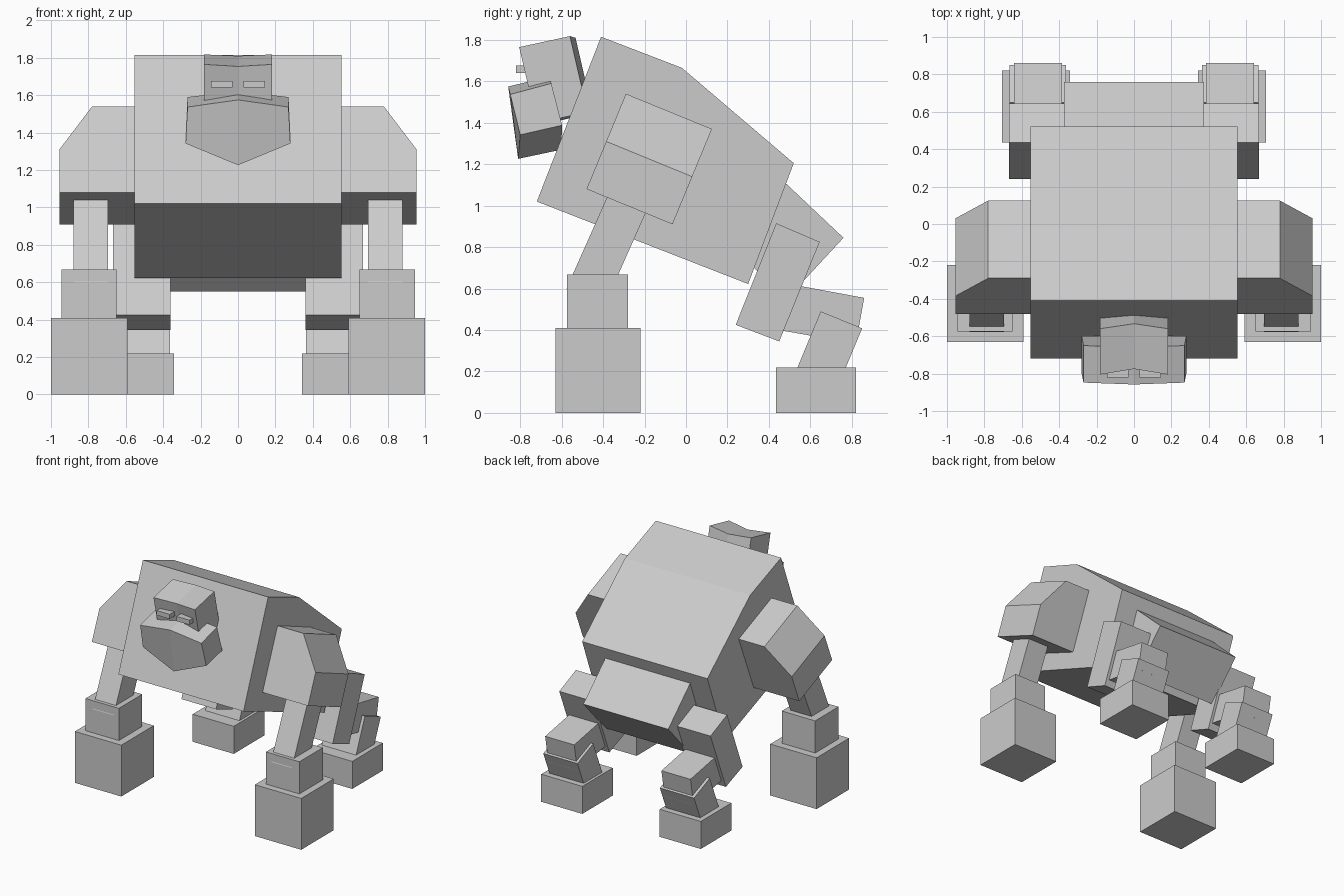
import bpy
import bmesh

cube = bpy.data.objects.get("Cube")
if cube:
    bpy.data.objects.remove(cube, do_unlink=True)

grey = bpy.data.materials.new("light_grey")
grey.use_nodes = True
grey.diffuse_color = (0.6, 0.6, 0.6, 1)
grey.node_tree.nodes["Principled BSDF"].inputs["Base Color"].default_value = (0.6, 0.6, 0.6, 1)


def loft(name, rings):
    """Solid through matching rings of points, capped at both ends."""
    bm = bmesh.new()
    loops = [[bm.verts.new(p) for p in ring] for ring in rings]
    n = len(loops[0])
    for a, b in zip(loops, loops[1:]):
        for i in range(n):
            j = (i + 1) % n
            bm.faces.new((a[i], a[j], b[j], b[i]))
    bm.faces.new(loops[0])
    bm.faces.new(loops[-1])
    bmesh.ops.recalc_face_normals(bm, faces=bm.faces)
    mesh = bpy.data.meshes.new(name)
    bm.to_mesh(mesh)
    bm.free()
    mesh.materials.append(grey)
    obj = bpy.data.objects.new(name, mesh)
    bpy.context.collection.objects.link(obj)
    return obj


def slab(name, profile, x0, x1):
    """Side profile of (y, z) points extruded across x."""
    return loft(name, [[(x, y, z) for y, z in profile] for x in (x0, x1)])


def box(y0, y1, z0, z1):
    return [(y0, z0), (y1, z0), (y1, z1), (y0, z1)]


# Torso and rump
slab("torso", [(-0.41, 1.815), (-0.02, 1.665), (0.52, 1.205), (0.30, 0.622), (-0.72, 1.02)], -0.553, 0.553)
slab("rump", [(0.76, 0.845), (0.487, 0.55), (0.15, 0.868), (0.423, 1.163)], -0.375, 0.375)

# Limb segments: side profile, inner x, outer x
limbs = {
    "upper_arm": ([(-0.577, 0.6), (-0.357, 0.6), (-0.09, 1.2), (-0.31, 1.2)], 0.695, 0.88),
    "forearm": (box(-0.575, -0.28, 0.40, 0.667), 0.65, 0.945),
    "fist": (box(-0.63, -0.22, 0, 0.41), 0.59, 1.0),
    "thigh": ([(0.435, 0.915), (0.645, 0.825), (0.45, 0.345), (0.24, 0.425)], 0.362, 0.668),
    "shin": ([(0.40, 0.64), (0.86, 0.555), (0.82, 0.335), (0.40, 0.408)], 0.385, 0.642),
    "ankle": ([(0.65, 0.49), (0.85, 0.408), (0.73, 0.12), (0.53, 0.2)], 0.364, 0.666),
    "foot": (box(0.435, 0.82, 0, 0.22), 0.342, 0.705),
    "eye": (box(-0.82, -0.70, 1.64, 1.677), 0.03, 0.145),
}
# Shoulder section (x, height along the tilted block), bevelled on its upper outer edge
section = [(0.5, 0), (0.955, 0), (0.955, 0.5), (0.78, 1), (0.5, 1)]

for side, s in (("left", 1), ("right", -1)):
    for part, (profile, inner, outer) in limbs.items():
        slab(f"{side}_{part}", profile, s * inner, s * outer)
    loft(f"{side}_shoulder", [[(s * x, y + 0.19 * h, z + 0.46 * h) for x, h in section]
                              for y, z in ((-0.48, 1.08), (-0.065, 0.91))])


def creased(name, edge, centre, half_widths):
    """Block folded along its middle: side outline, centre outline, side outline."""
    rings = [[(s * w, y, z) for (y, z), w in zip(edge, half_widths)] for s in (-1, 1)]
    middle = [(0, y, z) for y, z in centre]
    return loft(name, [rings[0], middle, rings[1]])


# Head and bearded jaw
creased("head",
        [(-0.805, 1.765), (-0.56, 1.818), (-0.475, 1.45), (-0.72, 1.40)],
        [(-0.775, 1.754), (-0.533, 1.81), (-0.45, 1.45), (-0.69, 1.39)],
        [0.183] * 4)
creased("jaw",
        [(-0.848, 1.537), (-0.65, 1.59), (-0.598, 1.388), (-0.80, 1.342)],
        [(-0.858, 1.575), (-0.66, 1.622), (-0.602, 1.27), (-0.81, 1.226)],
        [0.27, 0.27, 0.28, 0.28])
